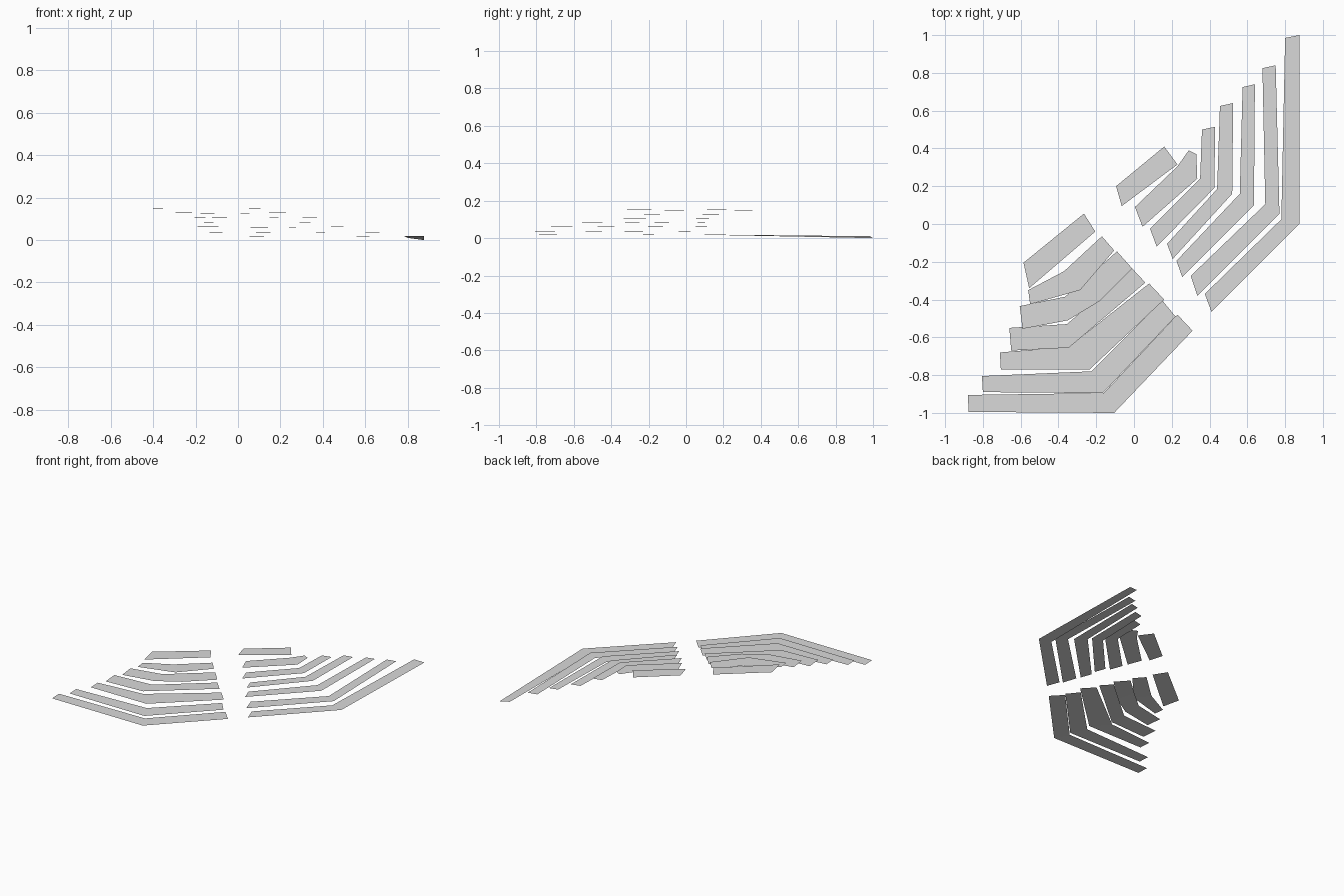
import bpy
import bmesh

default_cube = bpy.data.objects.get("Cube")
if default_cube:
    bpy.data.objects.remove(default_cube, do_unlink=True)

# One plain grey for every terrace
grey = bpy.data.materials.new("plain grey")
grey.use_nodes = True
colour = (0.7, 0.7, 0.7, 1)
grey.diffuse_color = colour
grey.node_tree.nodes["Principled BSDF"].inputs["Base Color"].default_value = colour

TIER_RISE = 0.022
BASE_HEIGHT = 0.02
END_FALL = 0.004


def terrace(name, tier, outer, inner, drop=(0, 0), path_end=-1):
    """Thin open sheet between an outer and an inner edge, in hundredths.

    The end facing the central path (path_end) falls slightly; drop lowers
    the last (outer, inner) vertices further.
    """
    height = BASE_HEIGHT + tier * TIER_RISE
    bm = bmesh.new()

    def edge_verts(points):
        return [bm.verts.new((x / 100, y / 100, height)) for x, y in points]

    outer_verts = edge_verts(outer)
    inner_verts = edge_verts(inner)
    for i in range(len(outer_verts) - 1):
        bm.faces.new((outer_verts[i], outer_verts[i + 1],
                      inner_verts[i + 1], inner_verts[i]))
    for verts, extra in zip((outer_verts, inner_verts), drop):
        verts[path_end].co.z -= END_FALL
        verts[-1].co.z -= extra

    mesh = bpy.data.meshes.new(name)
    bm.to_mesh(mesh)
    bm.free()
    mesh.materials.append(grey)
    terrace_object = bpy.data.objects.new(name, mesh)
    bpy.context.collection.objects.link(terrace_object)


# Front bank of terraces, lowest and widest first
front_bank = "front_terrace_"
terrace(front_bank + "lowest", 0,
        [(-87.5, -99.5), (-10.5, -100), (31, -56.5)],
        [(-88, -90.5), (-16, -89.5), (23, -48)])
terrace(front_bank + "second", 0.8,
        [(-80, -89), (-16.5, -89.5), (22, -49)],
        [(-80.5, -80.5), (-22.5, -78), (15, -40.5)])
terrace(front_bank + "third", 2,
        [(-70.5, -77), (-23.5, -77), (16, -40)],
        [(-71, -68), (-34.5, -65), (8, -31.5)])
terrace(front_bank + "fourth", 3,
        [(-65, -67), (-34.5, -65.5), (6, -31)],
        [(-66, -55), (-35.5, -53), (-1, -23.5)])
terrace(front_bank + "fifth", 4,
        [(-59, -55.5), (-35, -51), (-18.5, -41), (-1, -23.5)],
        [(-60.5, -43.5), (-36.5, -38.5), (-23, -27), (-9, -14.5)])
terrace(front_bank + "sixth", 5,
        [(-55, -42.5), (-28.5, -35), (-10.5, -14)],
        [(-56, -35), (-37, -25), (-17, -6.5)])
terrace(front_bank + "top", 6,
        [(-55.5, -34), (-20.5, -4)],
        [(-58.5, -20.5), (-26.5, 5.5)])

# Back bank of terraces, the lowest one sloping down to the ground at its end
back_bank = "back_terrace_"
terrace(back_bank + "lowest", 0,
        [(41, -46.5), (87.5, 0), (87.5, 100)],
        [(37.5, -37), (78, 2.5), (80, 98.5)],
        drop=(BASE_HEIGHT, BASE_HEIGHT / 2), path_end=0)
terrace(back_bank + "second", 0.8,
        [(33.5, -38), (77, 5.5), (75, 84)],
        [(30, -27.5), (69.5, 10.5), (68, 82.5)], path_end=0)
terrace(back_bank + "third", 2,
        [(25.5, -28), (63.5, 10), (64, 74)],
        [(22.5, -19.5), (56, 16), (57.5, 72.5)], path_end=0)
terrace(back_bank + "fourth", 3,
        [(20.5, -18.5), (52, 16), (52.5, 64)],
        [(17.5, -10.5), (44, 18.5), (45.5, 62.5)], path_end=0)
terrace(back_bank + "fifth", 4,
        [(12, -12), (42.5, 19), (43, 51.5)],
        [(8.5, -2.5), (35, 24), (36, 50)], path_end=0)
terrace(back_bank + "sixth", 5,
        [(4.5, -1.5), (33.5, 24), (33, 37)],
        [(0.5, 9), (23, 30.5), (29, 39)], path_end=0)
terrace(back_bank + "top", 6,
        [(-6.5, 9.5), (23, 31.5)],
        [(-9.5, 20), (16, 41)])
